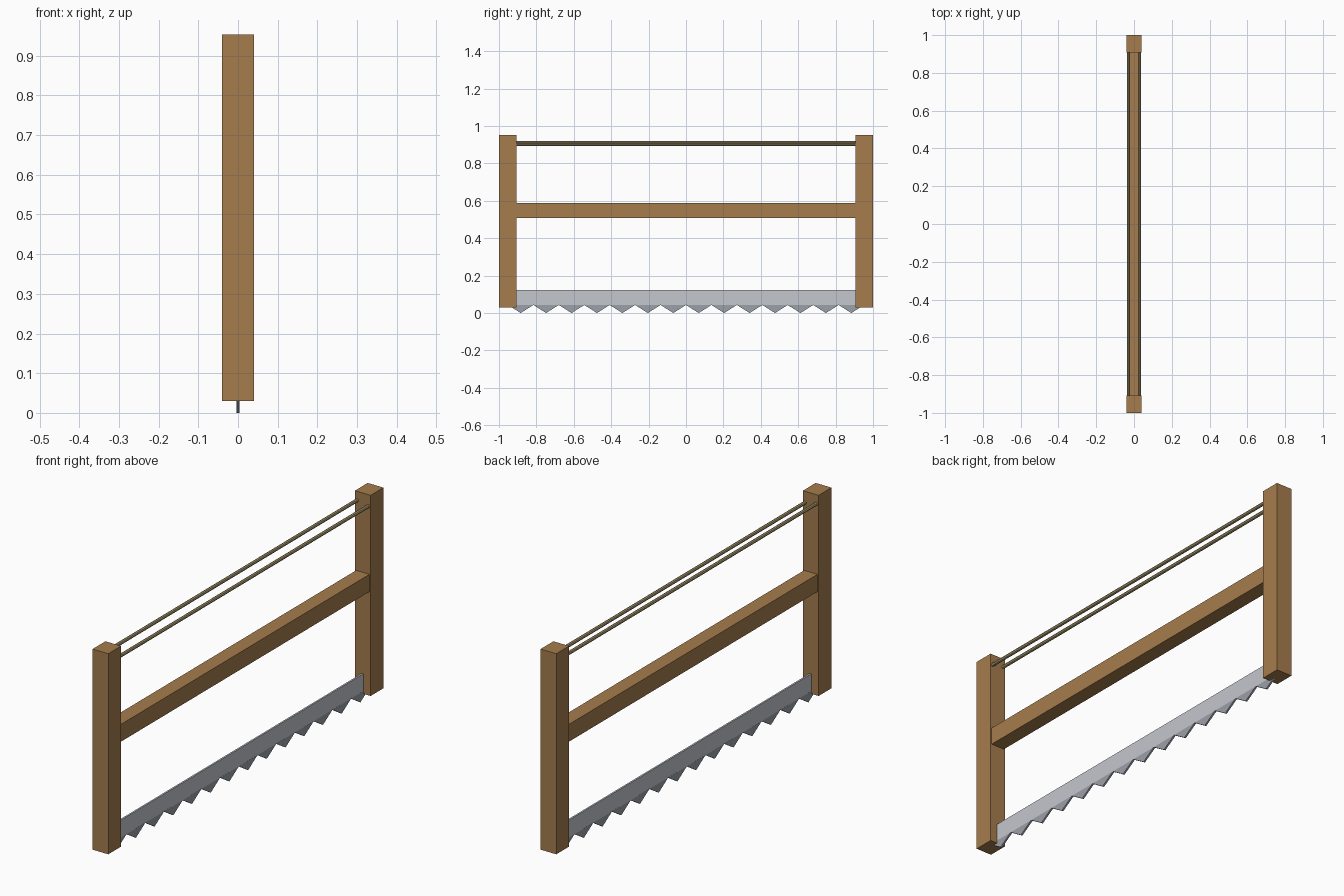
import bpy, bmesh, math

if "Cube" in bpy.data.objects:
    bpy.data.objects.remove(bpy.data.objects["Cube"])


def material(name, rgb):
    m = bpy.data.materials.new(name)
    m.diffuse_color = (*rgb, 1)
    m.use_nodes = True
    m.node_tree.nodes["Principled BSDF"].inputs["Base Color"].default_value = m.diffuse_color
    return m


WOOD = material("brown wood", (0.381, 0.205, 0.074))
ROPE = material("tan cord", (0.434, 0.342, 0.174))
STEEL = material("light steel", (0.552, 0.571, 0.610))
TOOTH = material("grey steel", (0.328, 0.352, 0.392))


def finish(name, bm, mat):
    bmesh.ops.recalc_face_normals(bm, faces=bm.faces)
    mesh = bpy.data.meshes.new(name)
    bm.to_mesh(mesh)
    bm.free()
    mesh.materials.append(mat)
    obj = bpy.data.objects.new(name, mesh)
    bpy.context.collection.objects.link(obj)
    return obj


def prism(name, profile, axis, start, end, mat):
    """Extrude a closed outline along x (outline is y,z) or y (outline is x,z)."""
    bm = bmesh.new()

    def place(a, b, t):
        return (t, a, b) if axis == "x" else (a, t, b)

    face = bm.faces.new([bm.verts.new(place(a, b, start)) for a, b in profile])
    moved = bmesh.ops.extrude_face_region(bm, geom=[face])["geom"]
    verts = [v for v in moved if isinstance(v, bmesh.types.BMVert)]
    bmesh.ops.translate(bm, verts=verts, vec=place(0, 0, end - start))
    return finish(name, bm, mat)


def box(name, hx, y0, y1, z0, z1, mat):
    return prism(name, [(y0, z0), (y1, z0), (y1, z1), (y0, z1)], "x", -hx, hx, mat)


# Wooden frame: two end posts and a stretcher
box("front_post", 0.04, -1.0, -0.907, 0.03, 0.953, WOOD)
box("back_post", 0.04, 0.907, 1.0, 0.03, 0.953, WOOD)
box("stretcher", 0.034, -0.92, 0.92, 0.508, 0.588, WOOD)

# Two tension cords, one slightly lower than the other
for name, cx, cz in (("low_cord", 0.029, 0.901), ("high_cord", -0.029, 0.912)):
    ring = [(cx + 0.008 * math.sin(k * math.tau / 8), cz + 0.008 * math.cos(k * math.tau / 8))
            for k in range(8)]
    prism(name, ring, "y", -0.93, 0.93, ROPE)

# Blade
box("blade", 0.004, -0.92, 0.92, 0.042, 0.123, STEEL)

# Row of triangular teeth along the lower edge of the blade
COUNT, PITCH = 14, 0.136
for i in range(COUNT):
    y = (i - (COUNT - 1) / 2) * PITCH
    prism("tooth", [(y - PITCH / 2, 0.043), (y, 0.0), (y + PITCH / 2, 0.043)],
          "x", -0.0042, 0.0042, TOOTH)
